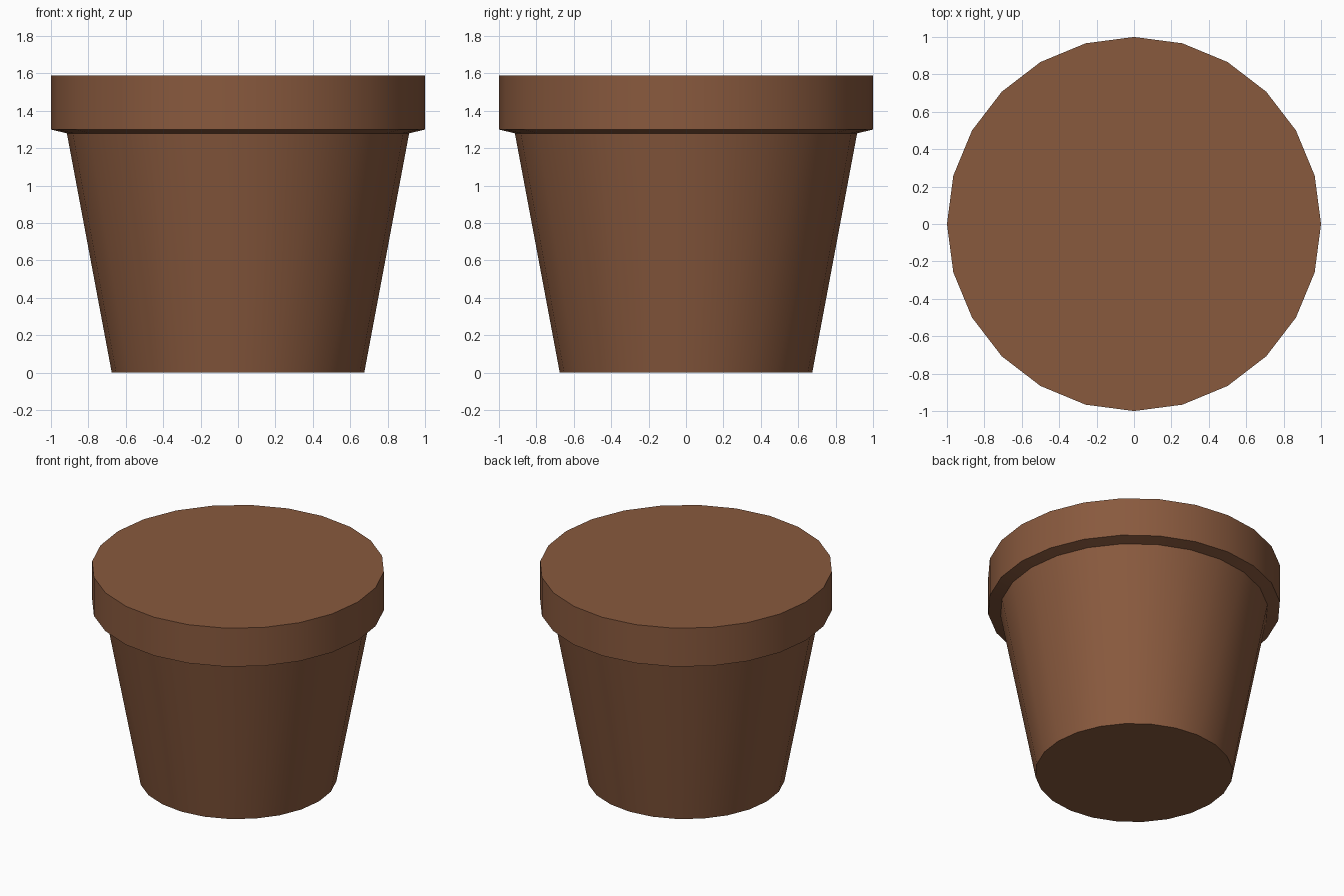
import bpy
import bmesh
from math import cos, sin, tau, radians

SIDES = 24
# Outer profile from the base up: (radius, height)
PROFILE = [(0.675, 0), (0.915, 1.28), (1, 1.3), (1, 1.59)]

cube = bpy.data.objects.get("Cube")
if cube:
    bpy.data.objects.remove(cube, do_unlink=True)

# Terracotta colour
clay = bpy.data.materials.new("terracotta brown")
clay.use_nodes = True
colour = (0.25, 0.101, 0.048, 1)
clay.diffuse_color = colour
bsdf = next(n for n in clay.node_tree.nodes if n.type == "BSDF_PRINCIPLED")
bsdf.inputs["Base Color"].default_value = colour
bsdf.inputs["Roughness"].default_value = 0.8

# Pot: rings joined into walls, closed at base and top
bm = bmesh.new()
rings = [[bm.verts.new((r * cos(tau * i / SIDES), r * sin(tau * i / SIDES), z))
          for i in range(SIDES)] for r, z in PROFILE]
for low, high in zip(rings, rings[1:]):
    for i in range(SIDES):
        j = (i + 1) % SIDES
        bm.faces.new((low[i], low[j], high[j], high[i]))
bm.faces.new(rings[0][::-1])
bm.faces.new(rings[-1])

mesh = bpy.data.meshes.new("flower_pot")
bm.to_mesh(mesh)
bm.free()
mesh.materials.append(clay)
pot = bpy.data.objects.new("flower_pot", mesh)
bpy.context.collection.objects.link(pot)

# Round walls shaded smooth, rim and base edges kept sharp
bpy.ops.object.select_all(action="DESELECT")
pot.select_set(True)
bpy.context.view_layer.objects.active = pot
bpy.ops.object.shade_smooth_by_angle(angle=radians(30))
